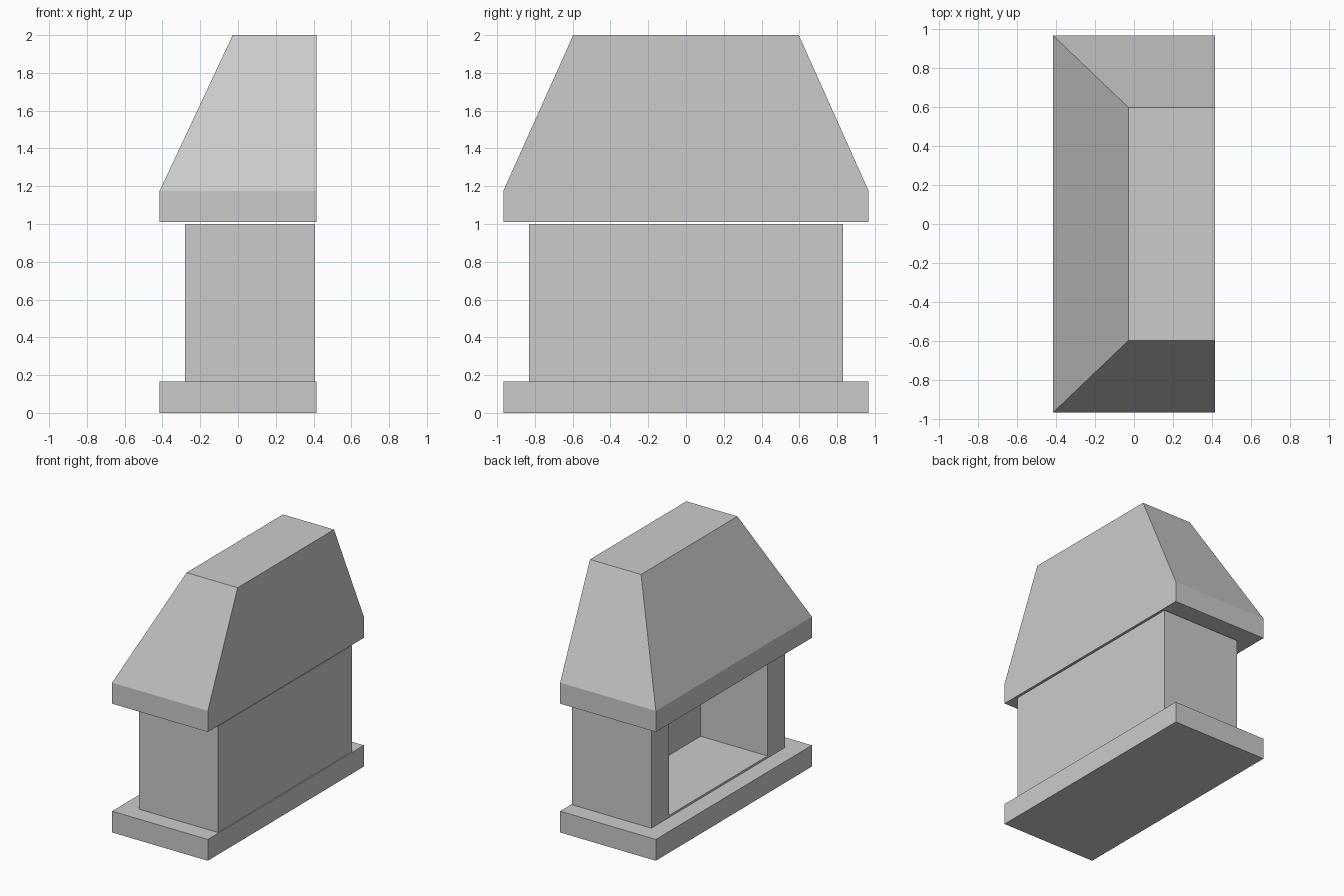
import bpy
import bmesh

cube = bpy.data.objects.get("Cube")
if cube:
    bpy.data.objects.remove(cube, do_unlink=True)

stone = bpy.data.materials.new("grey_stone")
stone.use_nodes = True
GREY = (0.6, 0.6, 0.6, 1)
stone.diffuse_color = GREY
stone.node_tree.nodes["Principled BSDF"].inputs["Base Color"].default_value = GREY


def loft(name, rings):
    """Stack rectangles (x_min, x_max, half_y, z) into one closed solid."""
    bm = bmesh.new()
    loops = [[bm.verts.new(p) for p in ((a, -h, z), (b, -h, z), (b, h, z), (a, h, z))]
             for a, b, h, z in rings]
    bm.faces.new(reversed(loops[0]))
    bm.faces.new(loops[-1])
    for low, high in zip(loops, loops[1:]):
        for i in range(4):
            j = (i + 1) % 4
            bm.faces.new((low[i], low[j], high[j], high[i]))
    mesh = bpy.data.meshes.new(name)
    bm.to_mesh(mesh)
    bm.free()
    mesh.materials.append(stone)
    obj = bpy.data.objects.new(name, mesh)
    bpy.context.collection.objects.link(obj)
    return obj


def block(name, x_min, x_max, half_y, z_min, z_max):
    return loft(name, [(x_min, x_max, half_y, z_min), (x_min, x_max, half_y, z_max)])


# Hearth slab
block("hearth", -0.415, 0.415, 0.967, 0, 0.167)

# Firebox with an opening on one long side
firebox = block("firebox", -0.28, 0.407, 0.83, 0.167, 1.0)
cutter = block("opening_cutter", -0.5, 0.3, 0.61, 0.183, 0.985)
cutter.hide_render = True
cutter.hide_set(True)
cut = firebox.modifiers.new("opening", 'BOOLEAN')
cut.operation = 'DIFFERENCE'
cut.solver = 'EXACT'
cut.object = cutter

# Hood: straight rim, then a taper on three sides with a flat back
loft("hood", [(-0.415, 0.415, 0.967, 1.01),
              (-0.415, 0.415, 0.967, 1.175),
              (-0.028, 0.415, 0.597, 2.0)])
